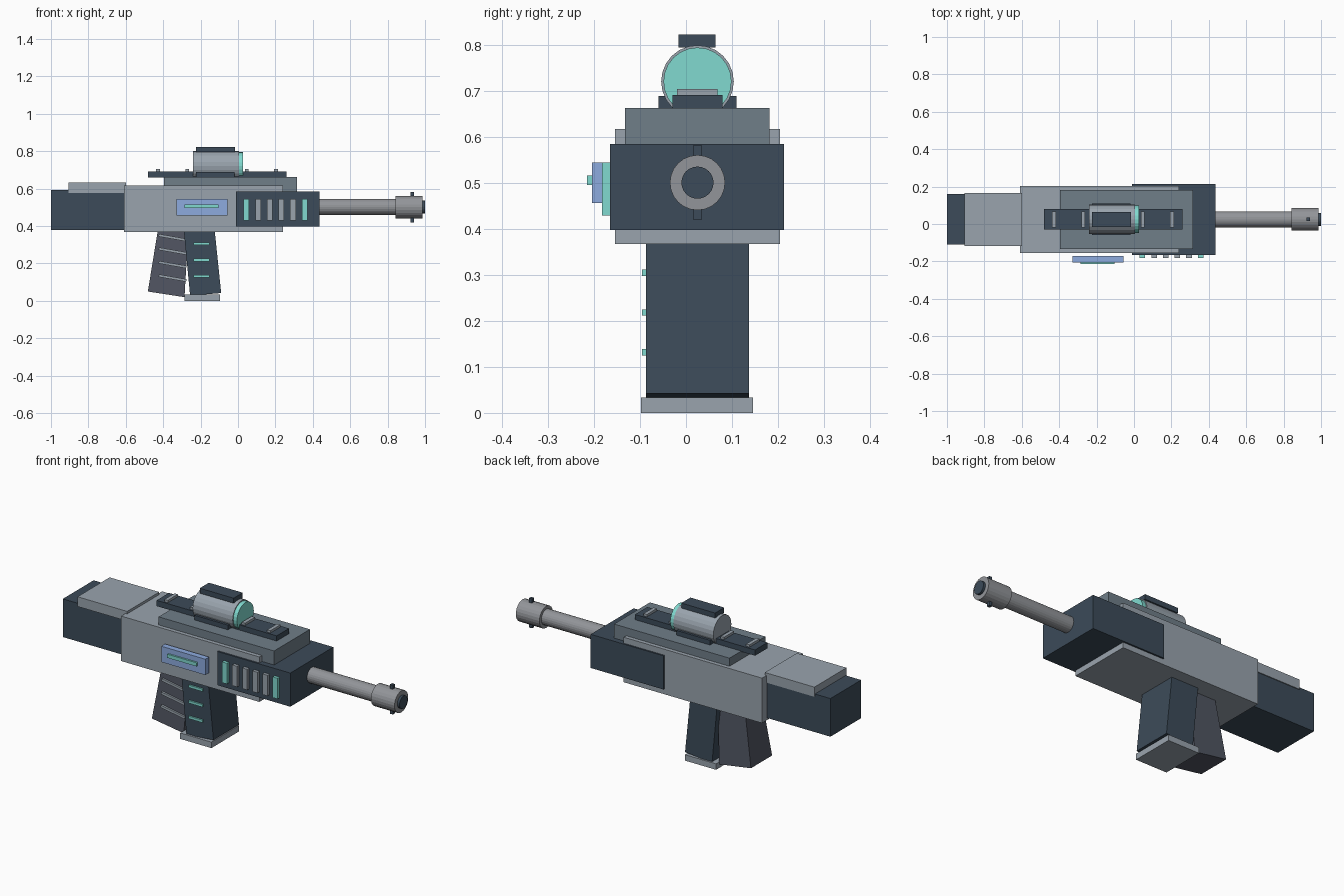
import bpy, bmesh, math
from mathutils import Matrix

if "Cube" in bpy.data.objects:
    bpy.data.objects.remove(bpy.data.objects["Cube"])

CY = 0.025  # centre line of the model in y


def material(name, rgb):
    m = bpy.data.materials.new(name)
    m.diffuse_color = (*rgb, 1)
    m.use_nodes = True
    m.node_tree.nodes["Principled BSDF"].inputs["Base Color"].default_value = m.diffuse_color
    return m


DARK = material("dark_slate", (0.045, 0.07, 0.10))
LIGHT = material("light_grey", (0.32, 0.37, 0.42))
MID = material("mid_grey", (0.16, 0.21, 0.25))
STEEL = material("steel", (0.29, 0.30, 0.32))
GRIP = material("grip_grey", (0.08, 0.09, 0.12))
TEAL = material("teal_glow", (0.22, 0.70, 0.63))
BLUE = material("blue_panel", (0.27, 0.41, 0.74))


def finish(name, bm, mat):
    bmesh.ops.recalc_face_normals(bm, faces=bm.faces)
    me = bpy.data.meshes.new(name)
    bm.to_mesh(me)
    bm.free()
    me.materials.append(mat)
    ob = bpy.data.objects.new(name, me)
    bpy.context.collection.objects.link(ob)
    return ob


def box(name, x, y, z, mat, tilt=0):
    """Box from (min, max) ranges, tilted about y by some degrees."""
    bm = bmesh.new()
    size = [r[1] - r[0] for r in (x, y, z)]
    mid = [(r[1] + r[0]) / 2 for r in (x, y, z)]
    bmesh.ops.create_cube(bm, size=1, matrix=Matrix.Translation(mid)
                          @ Matrix.Rotation(math.radians(tilt), 4, 'Y')
                          @ Matrix.Diagonal((*size, 1)))
    return finish(name, bm, mat)


def rod(name, x0, x1, r, z, mat, sides=24):
    """Cylinder along x on the centre line."""
    bm = bmesh.new()
    bmesh.ops.create_cone(bm, cap_ends=True, segments=sides, radius1=r, radius2=r,
                          depth=x1 - x0,
                          matrix=Matrix.Translation(((x0 + x1) / 2, CY, z))
                          @ Matrix.Rotation(math.pi / 2, 4, 'Y'))
    return finish(name, bm, mat)


def prism(name, profile, half_widths, mat):
    """Side profile in x,z; each point has its own half width in y."""
    bm = bmesh.new()
    a = [bm.verts.new((x, CY - h, z)) for (x, z), h in zip(profile, half_widths)]
    b = [bm.verts.new((x, CY + h, z)) for (x, z), h in zip(profile, half_widths)]
    bm.faces.new(a)
    bm.faces.new(b[::-1])
    n = len(a)
    for i in range(n):
        j = (i + 1) % n
        bm.faces.new((a[i], b[i], b[j], a[j]))
    return finish(name, bm, mat)


# stock, receiver and handguard
box("stock", (-1.0, -0.60), (-0.11, 0.16), (0.38, 0.592), DARK)
box("cheek_plate", (-0.905, -0.60), (-0.117, 0.165), (0.578, 0.632), LIGHT)
box("receiver", (-0.61, 0.24), (-0.155, 0.204), (0.368, 0.618), LIGHT)
box("upper_receiver", (-0.395, 0.315), (-0.133, 0.182), (0.56, 0.663), MID)
box("handguard", (-0.012, 0.437), (-0.165, 0.213), (0.398, 0.585), DARK)

# handguard vents on the front side
for i in range(6):
    x = 0.045 + i * 0.0623
    box(f"vent_{i + 1}", (x - 0.015, x + 0.015), (-0.183, -0.16), (0.43, 0.545),
        TEAL if i in (0, 5) else LIGHT)

# side display panel
box("side_panel", (-0.328, -0.057), (-0.205, -0.172), (0.457, 0.545), BLUE)
box("panel_light", (-0.285, -0.104), (-0.215, -0.203), (0.496, 0.516), TEAL)

# barrel and muzzle
rod("barrel", 0.42, 0.85, 0.043, 0.502, STEEL)
rod("muzzle", 0.842, 0.987, 0.06, 0.501, STEEL)
rod("bore", 0.95, 1.0, 0.035, 0.501, DARK)
box("muzzle_pin_top", (0.923, 0.941), (CY - 0.009, CY + 0.009), (0.55, 0.583), DARK)
box("muzzle_pin_bottom", (0.923, 0.941), (CY - 0.009, CY + 0.009), (0.42, 0.452), DARK)

# top rail with cross bars
box("rail", (-0.48, 0.258), (-0.029, 0.079), (0.66, 0.692), DARK)
for i, x in enumerate((-0.428, -0.271, 0.047, 0.203)):
    box(f"rail_bar_{i + 1}", (x - 0.01, x + 0.01), (-0.02, 0.068), (0.685, 0.705), LIGHT)

# scope
box("scope_mount", (-0.225, -0.02), (-0.06, 0.11), (0.66, 0.689), DARK)
rod("scope_tube", -0.241, 0.005, 0.079, 0.721, LIGHT)
rod("scope_lens", 0.0, 0.028, 0.074, 0.721, TEAL)
box("scope_cap", (-0.224, -0.016), (-0.016, 0.064), (0.795, 0.823), DARK)

# grip with slanted ridges
prism("grip", [(-0.425, 0.40), (-0.285, 0.40), (-0.27, 0.30), (-0.286, 0.02), (-0.482, 0.05)],
      [0.072, 0.072, 0.078, 0.093, 0.093], GRIP)
for i in range(4):
    z = 0.338 - i * 0.072
    y = CY - 0.076 - i * 0.0045
    box(f"grip_ridge_{i + 1}", (-0.425, -0.275), (y - 0.009, y + 0.012),
        (z - 0.007, z + 0.007), LIGHT, tilt=10)

# magazine
prism("magazine", [(-0.292, 0.40), (-0.127, 0.40), (-0.09, 0.042), (-0.256, 0.028)],
      [0.112] * 4, DARK)
box("magazine_base", (-0.287, -0.095), (-0.098, 0.146), (0.0, 0.033), LIGHT)
for i in range(3):
    z = 0.305 - i * 0.0865
    box(f"magazine_light_{i + 1}", (-0.237, -0.152), (-0.096, -0.08),
        (z - 0.007, z + 0.007), TEAL)
